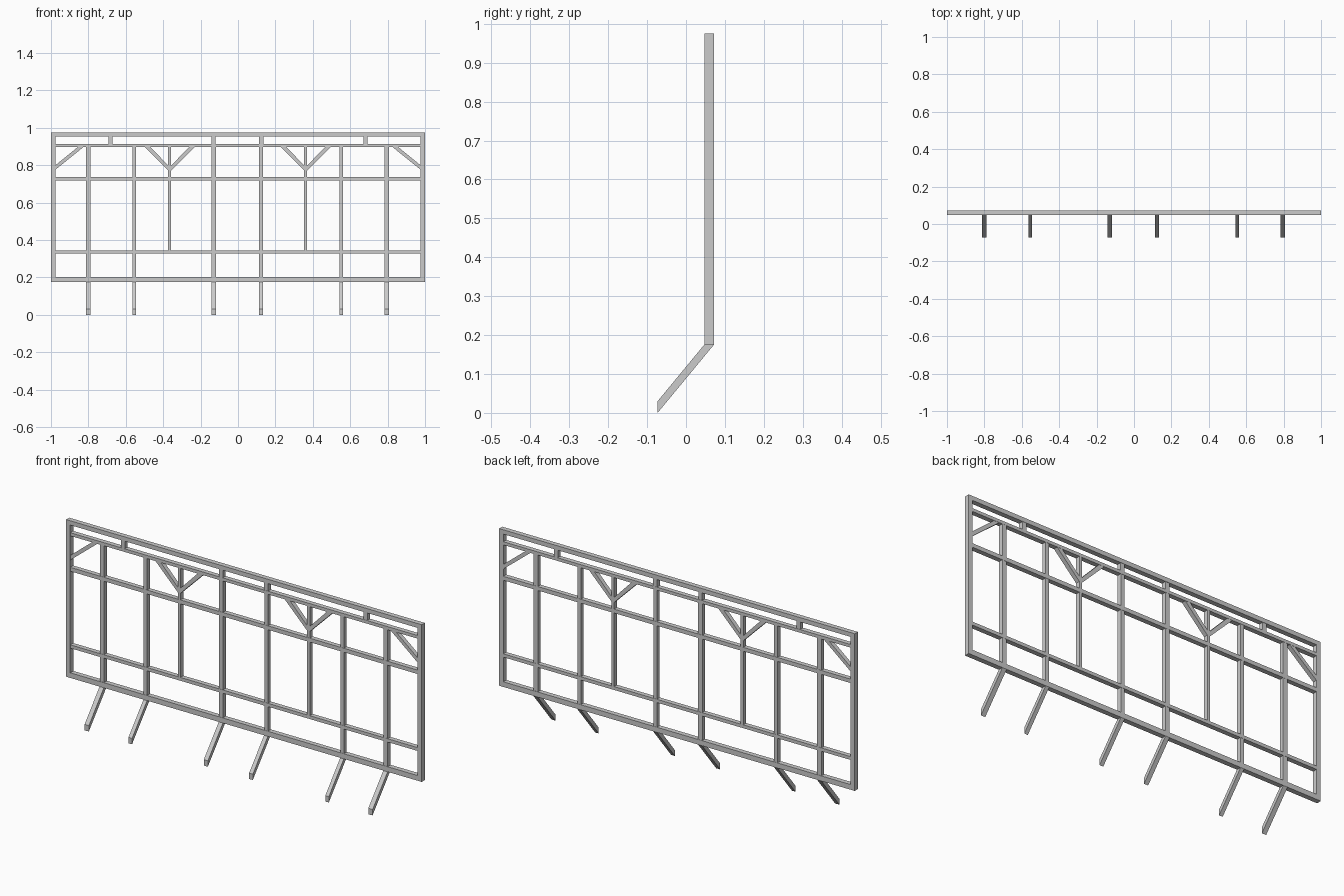
import bpy

if "Cube" in bpy.data.objects:
    bpy.data.objects.remove(bpy.data.objects["Cube"])

YC = 0.06      # centre plane of the upright frame
DEPTH = 0.025  # full frame depth


def prism(name, pts, axis, lo, hi):
    """Extrude a 2D profile: axis 'y' uses (x, z) points, axis 'x' uses (y, z)."""
    n = len(pts)
    place = (lambda p, t: (p[0], t, p[1])) if axis == 'y' else (lambda p, t: (t, p[0], p[1]))
    verts = [place(p, t) for t in (lo, hi) for p in pts]
    faces = [tuple(range(n)), tuple(range(2 * n - 1, n - 1, -1))]
    faces += [(i, i + n, (i + 1) % n + n, (i + 1) % n) for i in range(n)]
    if axis == 'x':
        faces = [f[::-1] for f in faces]
    area = sum(pts[i][0] * pts[(i + 1) % n][1] - pts[(i + 1) % n][0] * pts[i][1] for i in range(n))
    if area < 0:
        faces = [f[::-1] for f in faces]
    me = bpy.data.meshes.new(name)
    me.from_pydata(verts, [], faces)
    ob = bpy.data.objects.new(name, me)
    bpy.context.collection.objects.link(ob)
    return ob


def bar(name, x0, x1, z0, z1, depth=DEPTH):
    return prism(name, [(x0, z0), (x1, z0), (x1, z1), (x0, z1)], 'y',
                 YC - depth / 2, YC + depth / 2)


# Outer frame
bar("top_rail", -1, 1, 0.953, 0.975)
bar("bottom_rail", -1, 1, 0.176, 0.202)
bar("left_side_post", -1, -0.977, 0.202, 0.953)
bar("right_side_post", 0.977, 1, 0.202, 0.953)

# Inner horizontal rails
for name, z0, z1 in (("upper_rail", 0.898, 0.914), ("middle_rail", 0.718, 0.738),
                     ("lower_rail", 0.327, 0.344)):
    bar(name, -0.977, 0.977, z0, z1, 0.024)

# Main posts, each with a slanted leg running forward to the ground
for x, w in ((-0.80, 0.024), (-0.555, 0.02), (-0.13, 0.023),
             (0.124, 0.021), (0.552, 0.02), (0.796, 0.024)):
    bar("main_post", x - w / 2, x + w / 2, 0.202, 0.898, 0.022)
    prism("slanted_leg", [(0.0475, 0.176), (-0.073, 0.03), (-0.073, 0.0), (0.0725, 0.176)],
          'x', x - w / 2, x + w / 2)

# Short spacer blocks under the top rail
for x in (-0.682, -0.13, 0.124, 0.682):
    bar("spacer_block", x - 0.011, x + 0.011, 0.914, 0.953, 0.022)

# Thin posts with V-shaped braces
for x in (-0.365, 0.362):
    bar("thin_post", x - 0.008, x + 0.008, 0.344, 0.898, 0.022)
    for s in (-1, 1):
        prism("v_brace", [(x + s * 0.008, 0.772), (x + s * 0.134, 0.898),
                          (x + s * 0.104, 0.898), (x + s * 0.008, 0.798)],
              'y', YC - 0.011, YC + 0.011)

# Corner braces
for s in (-1, 1):
    prism("corner_brace", [(s * 0.977, 0.775), (s * 0.977, 0.799),
                           (s * 0.855, 0.898), (s * 0.825, 0.898)],
          'y', YC - 0.011, YC + 0.011)
